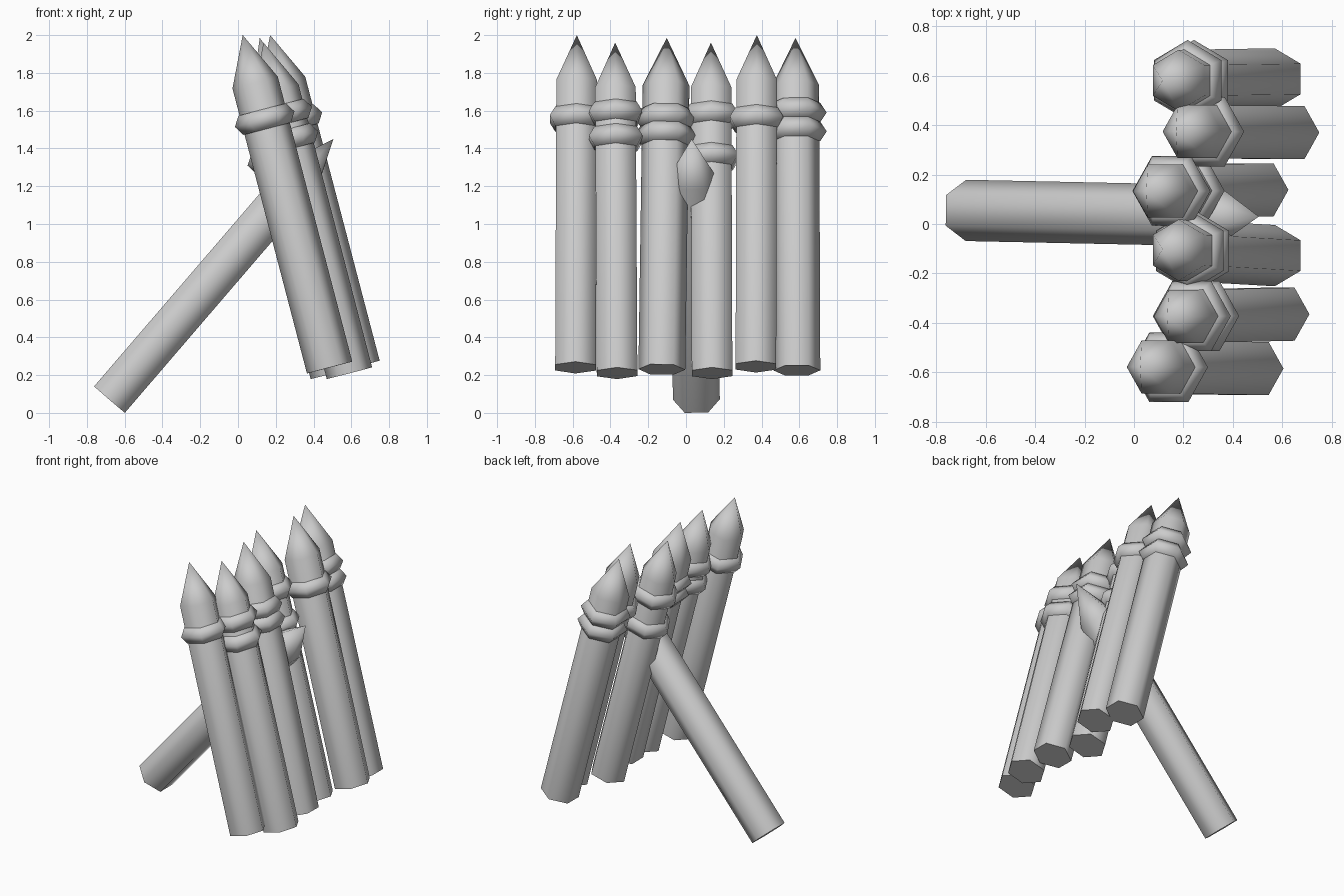
import bpy, bmesh, math
from mathutils import Matrix, Vector

cube = bpy.data.objects.get("Cube")
if cube:
    bpy.data.objects.remove(cube, do_unlink=True)

SIDES = 6
RADIUS = 0.124
POINT = 0.26   # length of the sharpened end

grey = bpy.data.materials.new("plain_grey")
grey.use_nodes = True
grey.diffuse_color = (0.6, 0.6, 0.6, 1)
grey.node_tree.nodes["Principled BSDF"].inputs["Base Color"].default_value = (0.6, 0.6, 0.6, 1)


def lathe(name, profile, frame, phase):
    """Turn a (radius, height) profile into a closed six-sided solid."""
    bm = bmesh.new()
    rings = []
    for r, h in profile:
        if r == 0:
            rings.append([bm.verts.new((0, 0, h))] * SIDES)
            continue
        angles = [phase + i * math.tau / SIDES for i in range(SIDES)]
        rings.append([bm.verts.new((r * math.cos(a), r * math.sin(a), h)) for a in angles])
    for low, high in zip(rings, rings[1:]):
        for i in range(SIDES):
            j = (i + 1) % SIDES
            corners = [low[i], low[j], high[j], high[i]]
            bm.faces.new(list(dict.fromkeys(corners)))
    for ring in (rings[0], rings[-1]):
        if len(set(ring)) == SIDES:
            bm.faces.new(ring)
    bmesh.ops.recalc_face_normals(bm, faces=bm.faces)
    mesh = bpy.data.meshes.new(name)
    bm.to_mesh(mesh)
    bm.free()
    mesh.shade_smooth()
    mesh.set_sharp_from_angle(angle=math.radians(62))
    mesh.materials.append(grey)
    obj = bpy.data.objects.new(name, mesh)
    bpy.context.collection.objects.link(obj)
    obj.matrix_world = frame


def stake(name, base, tip, flat=False, bands=()):
    """Sharpened log from base to tip, with rope bands at given world heights."""
    base, tip = Vector(base), Vector(tip)
    axis = tip - base
    length = axis.length
    axis.normalize()
    across = Vector((axis.z, 0, -axis.x)).normalized()
    side = axis.cross(across)
    frame = Matrix((across, side, axis)).transposed().to_4x4()
    frame.translation = base
    phase = math.pi / SIDES if flat else 0
    lathe(name, [(RADIUS, 0), (RADIUS, length - POINT), (0, length)], frame, phase)
    for n, z in enumerate(bands, 1):
        h = (z - base.z) / axis.z
        rope = [(0.1, -0.055), (0.13, -0.052), (0.163, 0), (0.13, 0.052), (0.1, 0.055)]
        lathe(f"{name}_band_{n}", [(r, h + d) for r, d in rope], frame, phase)


# Leaning row of upright stakes, front to back
stake("stake_1", (0.485, -0.585, 0.24), (0.025, -0.578, 2.0), bands=(1.555,))
stake("stake_2", (0.59, -0.365, 0.21), (0.135, -0.375, 1.96), bands=(1.58, 1.45))
stake("stake_3", (0.57, -0.128, 0.23), (0.115, -0.102, 1.985), True, (1.56, 1.47))
stake("stake_4", (0.505, 0.138, 0.21), (0.05, 0.132, 1.96), bands=(1.57, 1.35))
stake("stake_5", (0.63, 0.37, 0.245), (0.17, 0.375, 2.0), bands=(1.55,))
stake("stake_6", (0.57, 0.587, 0.225), (0.115, 0.58, 1.985), True, (1.59, 1.49))

# Brace log propping the row from behind, its point poking through
stake("brace", (-0.68, 0.055, 0.071), (0.505, 0.03, 1.45), True)
